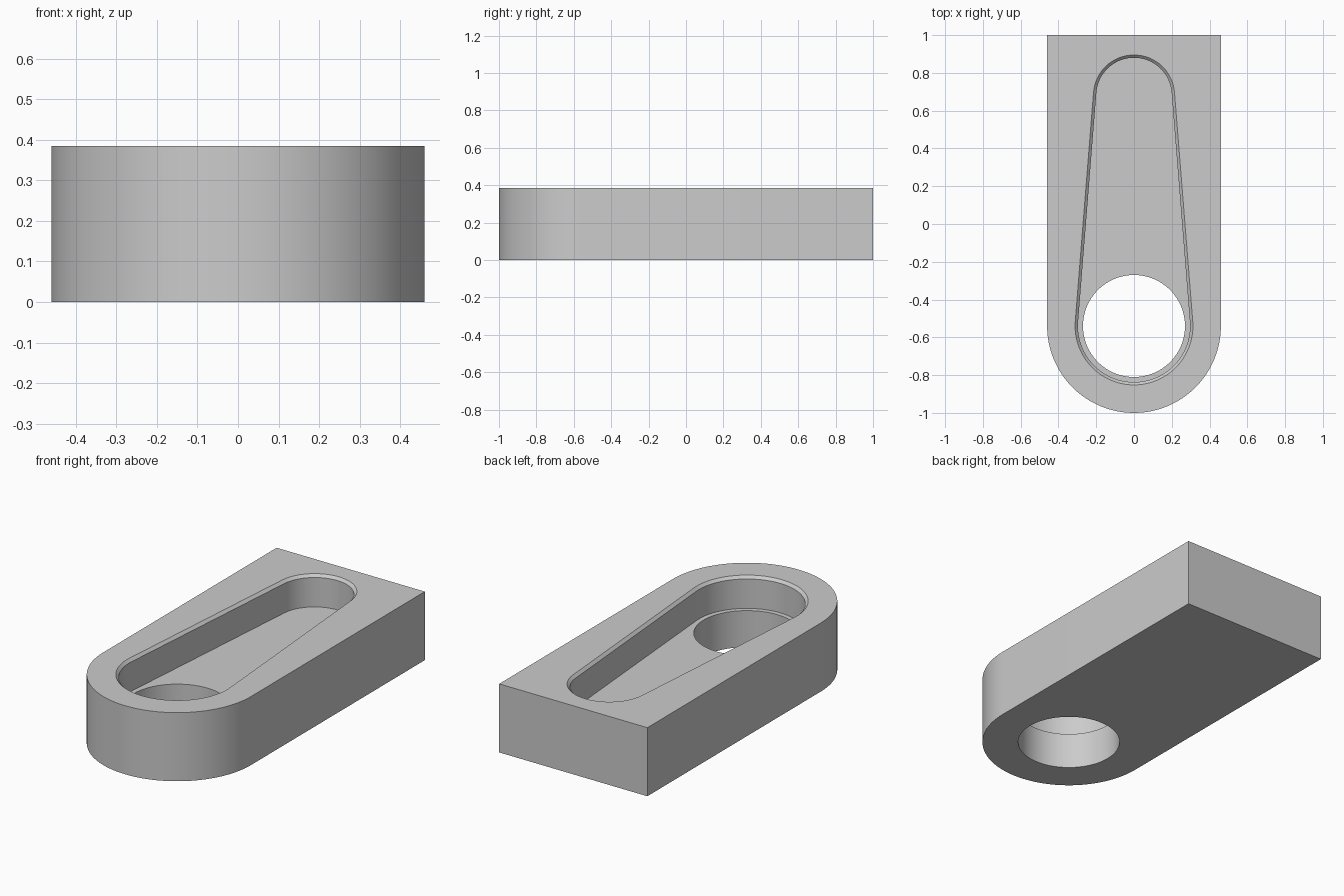
import bpy, bmesh, math

if "Cube" in bpy.data.objects:
    bpy.data.objects.remove(bpy.data.objects["Cube"])

HEIGHT, FLOOR, CHAMFER = 0.385, 0.205, 0.015
HALF_W, ROUND_Y, TIP_Y = 0.46, -0.54, 0.68

grey = bpy.data.materials.new("plain grey")
grey.diffuse_color = (0.6, 0.6, 0.6, 1)
grey.use_nodes = True
grey.node_tree.nodes["Principled BSDF"].inputs["Base Color"].default_value = grey.diffuse_color


def arc(cy, r, start, end, n):
    return [(r * math.cos(start + (end - start) * i / n),
             cy + r * math.sin(start + (end - start) * i / n)) for i in range(n + 1)]


def slot(r_big, r_small):
    """Outline of two circles joined by their common tangents."""
    tilt = math.asin((r_big - r_small) / (TIP_Y - ROUND_Y))
    return (arc(TIP_Y, r_small, tilt, math.pi - tilt, 40)
            + arc(ROUND_Y, r_big, math.pi - tilt, 2 * math.pi + tilt, 56))


def loft(name, layers):
    """Solid through stacked outlines, given as (outline, z) from the bottom up."""
    bm = bmesh.new()
    rings = [[bm.verts.new((x, y, z)) for x, y in pts] for pts, z in layers]
    for a, b in zip(rings, rings[1:]):
        for i in range(len(a)):
            j = (i + 1) % len(a)
            bm.faces.new((a[i], a[j], b[j], b[i]))
    bm.faces.new(rings[0][::-1])
    bm.faces.new(rings[-1])
    bmesh.ops.recalc_face_normals(bm, faces=bm.faces)
    mesh = bpy.data.meshes.new(name)
    bm.to_mesh(mesh)
    bm.free()
    mesh.materials.append(grey)
    obj = bpy.data.objects.new(name, mesh)
    bpy.context.collection.objects.link(obj)
    return obj


# Block with a square back and a half-round front
outline = [(HALF_W, 1), (-HALF_W, 1)] + arc(ROUND_Y, HALF_W, math.pi, 2 * math.pi, 64)
block = loft("block", [(outline, 0), (outline, HEIGHT)])

# Tapered pocket with a chamfered rim (the chamfer carries on above the top)
wall, rim = slot(0.297, 0.2), slot(0.297 + 2 * CHAMFER, 0.2 + 2 * CHAMFER)
pocket = loft("pocket_cutter", [(wall, FLOOR), (wall, HEIGHT - CHAMFER),
                                (rim, HEIGHT + CHAMFER)])

# Round through hole at the front end
circle = arc(ROUND_Y, 0.27, 0, 2 * math.pi, 96)[:-1]
hole = loft("hole_cutter", [(circle, -0.1), (circle, FLOOR + 0.08)])

bpy.context.view_layer.objects.active = block
block.select_set(True)
for cutter in (pocket, hole):
    mod = block.modifiers.new(cutter.name, 'BOOLEAN')
    mod.operation = 'DIFFERENCE'
    mod.solver = 'EXACT'
    mod.object = cutter
    bpy.ops.object.modifier_apply(modifier=mod.name)
    bpy.data.objects.remove(cutter)

bpy.ops.object.shade_smooth_by_angle(angle=math.radians(30))
